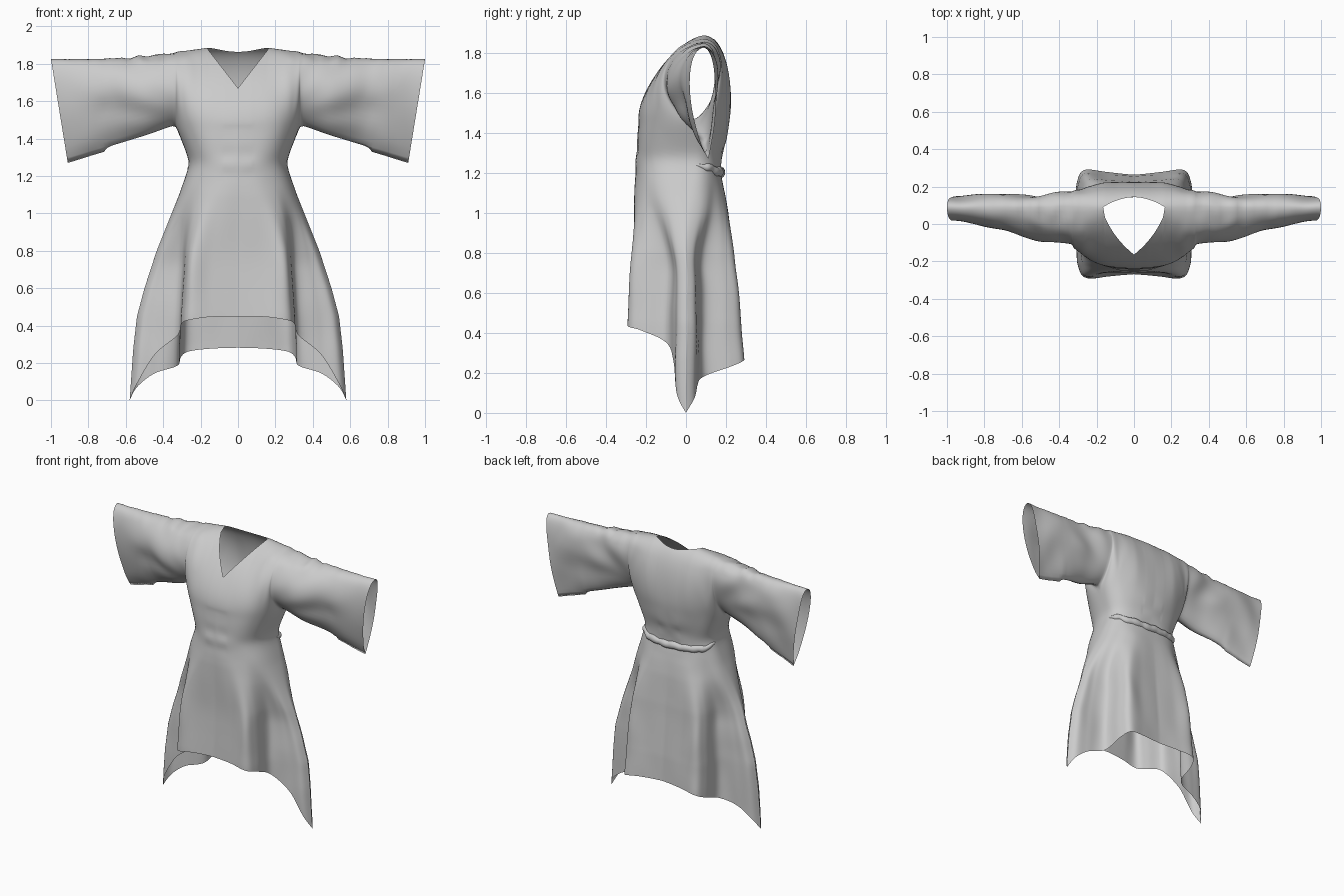
import bpy, bmesh, math
from mathutils import Vector, noise

if "Cube" in bpy.data.objects:
    bpy.data.objects.remove(bpy.data.objects["Cube"])

N, M, K, L = 48, 22, 30, 56      # torso columns, column steps, sleeve columns, skirt rows
ARM_X, ARM_Z, NECK_X = 0.33, 1.46, 0.165


def lerp_table(table, x):
    """Linear interpolation of rows (key, value, value...)."""
    if x <= table[0][0]:
        return table[0][1:]
    for a, b in zip(table, table[1:]):
        if x <= b[0]:
            t = (x - a[0]) / (b[0] - a[0])
            return [p + (q - p) * t for p, q in zip(a[1:], b[1:])]
    return table[-1][1:]


def spline(pts, s):
    """Catmull-Rom through points, s in 0..1."""
    n = len(pts) - 1
    i = min(int(s * n), n - 1)
    t = s * n - i
    p = [Vector(pts[max(0, min(n, i + k))]) for k in (-1, 0, 1, 2)]
    return 0.5 * (2 * p[1] + (p[2] - p[0]) * t + (2 * p[0] - 5 * p[1] + 4 * p[2] - p[3]) * t * t
                  + (3 * p[1] - p[0] - 3 * p[2] + p[3]) * t ** 3)


# Lower body profile: z, half width, front y, back y, middle y, panel half width
BODY = [(0.0, .58, -.30, .30, 0, .30), (.28, .56, -.298, .29, 0, .295), (.45, .54, -.295, .28, 0, .29),
        (.6, .50, -.286, .265, 0, .28), (.8, .435, -.275, .245, 0, .265), (1.0, .355, -.265, .215, .01, .24),
        (1.1, .315, -.26, .195, .02, .22), (1.2, .28, -.252, .172, .03, .20), (1.27, .256, -.25, .178, .03, .2),
        (1.36, .29, -.245, .20, .03, .2), (1.46, .33, -.237, .217, .03, .2)]
HEM = {0: (.45, .447, .43, .41, .35, .25, .10, .01), 1: (.285, .28, .265, .235, .19, .15, .08, .01)}

# Upper columns: x, bottom z, top z, bottom y, front y low/high, top y, back y high/low
UPPER = [(0, 1.46, 1.89, .03, -.25, -.03, .09, .21, .24), (.16, 1.46, 1.886, .03, -.245, -.04, .09, .21, .245),
         (.33, 1.46, 1.862, .03, -.20, -.12, .09, .20, .20), (.5, 1.405, 1.84, .04, -.15, -.11, .09, .19, .19),
         (.7, 1.35, 1.826, .07, -.07, -.06, .09, .18, .18), (1.0, 1.27, 1.825, .11, -.015, -.01, .09, .17, .165)]


def section(z, s, back):
    """Lower body cross-section: rounded at the waist, flat panel plus side fin at the hem."""
    w, f, b, mid, pan = lerp_table(BODY, z)
    y = b if back else f
    sx = math.sin(s * math.pi / 2)
    round_p = Vector((w * sx, mid + (y - mid) * max(0, 1 - sx ** 2.5) ** (1 / 2.5)))
    fin = spline([(0, .91 * y), (.5 * pan, .95 * y), (.9 * pan, .98 * y), (pan + .01, .75 * y),
                  (pan + .03, .32 * y), ((pan + .03 + w) / 2, .2 * y), (.94 * w, .15 * y), (w, 0)], s)
    k = max(0, min(1, (1.2 - z) / .5))
    return round_p.lerp(fin, k * k * (3 - 2 * k))


def column(x, s, back):
    """Bezier control points (y, z) of one upper column."""
    zb, zt, yb, f1, f2, yt, b2, b1 = lerp_table(UPPER, x)
    y1, y2 = (b1, b2) if back else (f1, f2)
    y0 = section(ARM_Z, s, back).y if s is not None else yb
    return (y0, zb), (y1, zb + .35 * (zt - zb)), (y2, zt - .01), (yt, zt)


def bezier(c, t):
    u = 1 - t
    w = (u ** 3, 3 * u * u * t, 3 * u * t * t, t ** 3)
    return [sum(a * p[i] for a, p in zip(w, c)) for i in (0, 1)]


def neck_limit(c, x, back):
    """Column parameter at which the neckline cuts the cloth."""
    r = x / NECK_X
    if r >= .999:
        return 1
    if back:
        return .83 + .17 * r * r
    lo, hi = 0, 1
    for _ in range(30):
        m = (lo + hi) / 2
        lo, hi = (m, hi) if bezier(c, m)[1] < 1.67 + .212 * r else (lo, m)
    return lo


def wrinkle(p):
    """Folds fanning out from the armpit on the sleeves, gentle waves elsewhere."""
    x, y, z = p
    r = math.hypot(x - .28, z - 1.5)
    ang = math.atan2(z - 1.5, x - .28)
    arm = max(0, min(1, (x - .2) / .2)) * max(0, min(1, (1.0 - x) / .4)) if x > .2 and z > 1.3 else 0
    top = arm * max(0, min(1, (z - 1.7) / .1))
    arm *= min(1, max(0, (1.85 - z) / .1)) * min(1, r * 4)
    d = .03 * arm * noise.noise((ang * 3.2, r * 3, y * 8))
    d += .010 * noise.noise((x * 7, y * 6, z * 4)) * min(1, x * 4)
    waist = math.exp(-((z - 1.3) / .12) ** 2) * max(0, 1 - x / .26) * min(1, x * 8 + .3)
    d += .014 * waist * noise.noise((x * 5, y * 6, z * 16))
    return Vector((x, y + d, z + .012 * top * noise.noise((x * 18, y * 10, 7))))


bm = bmesh.new()


def add_grid(rows):
    vs = [[bm.verts.new(wrinkle(p)) for p in row] for row in rows]
    for a, b in zip(vs, vs[1:]):
        for i in range(len(a) - 1):
            bm.faces.new((a[i], a[i + 1], b[i + 1], b[i]))


for back in (0, 1):
    # Bodice over the shoulders and the sleeve, as columns running outward
    rows = []
    for i in range(N + K + 1):
        s = i / N if i <= N else None
        x = ARM_X * math.sin(s * math.pi / 2) if i <= N else ARM_X + (1 - ARM_X) * (i - N) / K
        c = column(x, s, back)
        lim = neck_limit(c, x, back)
        slant = .09 * max(0, (x - ARM_X) / (1 - ARM_X))
        row = []
        for j in range(M + 1):
            y, z = bezier(c, lim * j / M)
            row.append((x - slant * (c[3][1] - z) / (c[3][1] - c[0][1]), y, z))
        rows.append(row)
    add_grid(rows)
    # Waist and skirt down to the pointed hem
    rows = []
    for j in range(L + 1):
        row = []
        for i in range(N + 1):
            hem = spline([(h, 0) for h in HEM[back]], i / N).x
            z = ARM_Z + (hem - ARM_Z) * j / L
            p = section(z, i / N, back)
            row.append((p.x, p.y, z))
        rows.append(row)
    add_grid(rows)

# Weld panels, relax the armpit creases, keep the centre line on x = 0, stand on the floor
bmesh.ops.remove_doubles(bm, verts=bm.verts, dist=.0004)
inner = [v for v in bm.verts if .08 < v.co.x < .7 and 1.2 < v.co.z < 1.8 and not v.is_boundary]
for _ in range(5):
    bmesh.ops.smooth_vert(bm, verts=inner, factor=.5, use_axis_x=True, use_axis_y=True, use_axis_z=True)
low = min(v.co.z for v in bm.verts)
for v in bm.verts:
    v.co.z -= low * max(0, 1 - v.co.z / .4)
    if v.co.x < .001:
        v.co.x = 0
bmesh.ops.recalc_face_normals(bm, faces=bm.faces)
me = bpy.data.meshes.new("robe")
bm.to_mesh(me)
bm.free()
me.shade_smooth()
robe = bpy.data.objects.new("robe", me)
bpy.context.collection.objects.link(robe)
mir = robe.modifiers.new("mirror", 'MIRROR')
mir.use_clip = True

# Gathered roll of cloth across the back of the waist
cu = bpy.data.curves.new("waist_fold", 'CURVE')
cu.dimensions = '3D'
cu.bevel_depth = .026
cu.bevel_resolution = 4
cu.use_fill_caps = True
sp = cu.splines.new('POLY')
sp.points.add(64)
for i, pt in enumerate(sp.points):
    a = (i - 32) / 32
    p = section(1.22, abs(a) * .93, 1)
    wob = noise.noise((a * 5, 0, 2))
    pt.co = (math.copysign(p.x, a) * .97, p.y - .005, 1.20 + .04 * a * a + .014 * wob, 1)
    pt.radius = (1 - .8 * abs(a) ** 4) * (1 + .35 * noise.noise((a * 7, 4, 0)))
sp.use_smooth = True
fold = bpy.data.objects.new("waist_fold", cu)
bpy.context.collection.objects.link(fold)
